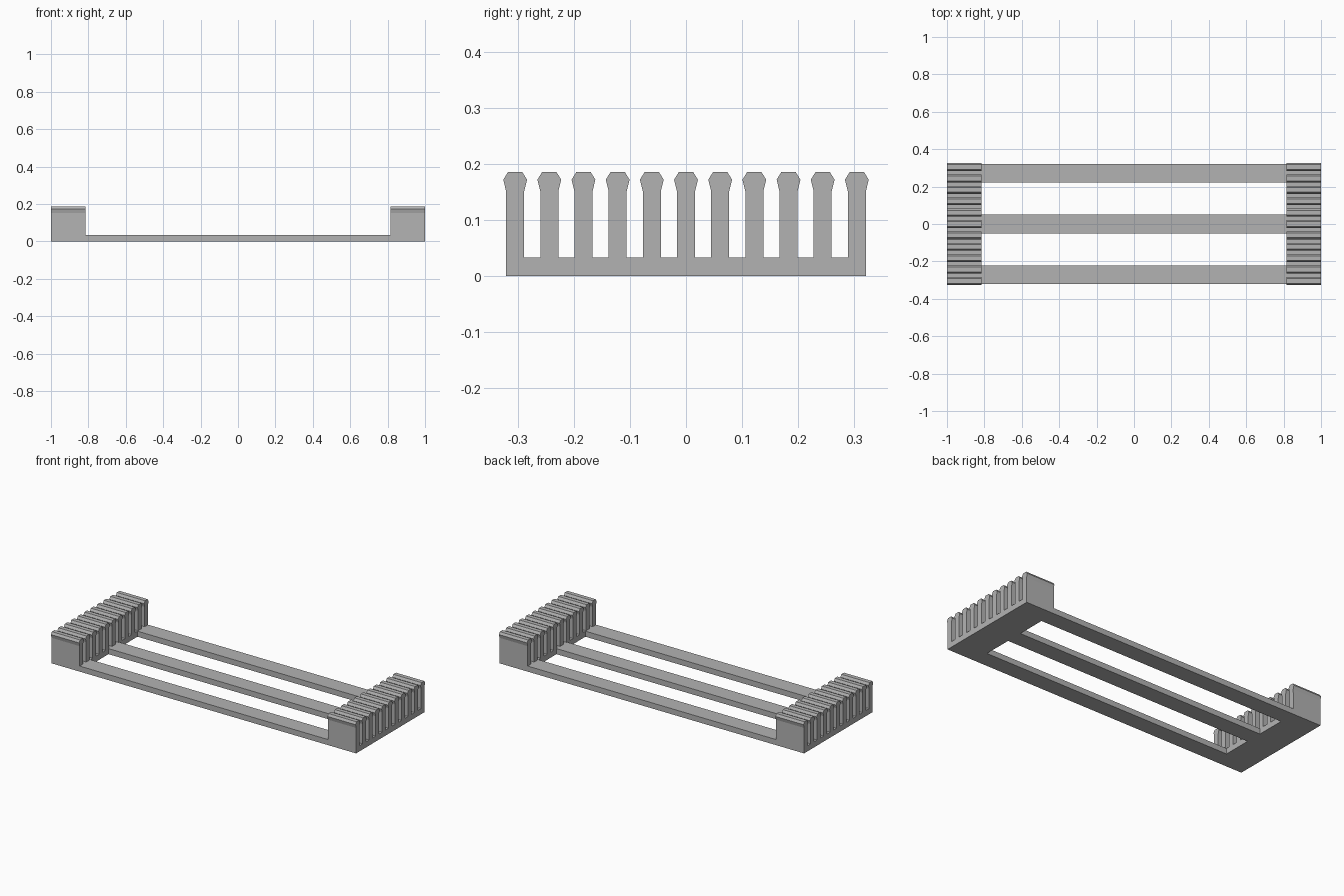
import bpy
import bmesh

if "Cube" in bpy.data.objects:
    bpy.data.objects.remove(bpy.data.objects["Cube"])

BASE_H = 0.033      # height of the base and rails
HALF_Y = 0.321      # half depth of the base
X_IN, X_OUT = 0.815, 1.0
TEETH, PITCH = 11, 0.0609

grey = bpy.data.materials.new("plain grey")
grey.diffuse_color = (0.45, 0.45, 0.45, 1)
grey.use_nodes = True
grey.node_tree.nodes["Principled BSDF"].inputs["Base Color"].default_value = grey.diffuse_color


def extrude_profile(name, points, x0, x1, caps=True):
    """Sweep a closed (y, z) outline from x0 to x1."""
    bm = bmesh.new()
    a = [bm.verts.new((x0, y, z)) for y, z in points]
    b = [bm.verts.new((x1, y, z)) for y, z in points]
    n = len(points)
    for i in range(n):
        j = (i + 1) % n
        bm.faces.new((a[i], a[j], b[j], b[i]))
    if caps:
        bm.faces.new(a)
        bm.faces.new(b)
    bmesh.ops.recalc_face_normals(bm, faces=bm.faces)
    mesh = bpy.data.meshes.new(name)
    bm.to_mesh(mesh)
    bm.free()
    mesh.materials.append(grey)
    obj = bpy.data.objects.new(name, mesh)
    bpy.context.collection.objects.link(obj)
    return obj


# Half outline of one tooth: straight shaft, flared head, chamfered tip
half_tooth = [(0.016, BASE_H), (0.016, 0.151), (0.0212, 0.172), (0.0125, 0.186)]
tooth = [(-w, z) for w, z in half_tooth] + [(w, z) for w, z in reversed(half_tooth)]

# Comb outline: base strip with a row of teeth
comb = [(HALF_Y, 0), (-HALF_Y, 0)]
for i in range(TEETH):
    centre = (i - (TEETH - 1) / 2) * PITCH
    for w, z in tooth:
        # outer shafts run straight down into the base sides
        if not (abs(centre + w) > HALF_Y - 0.002 and z == BASE_H):
            comb.append((centre + w, z))

extrude_profile("left_comb", comb, -X_OUT, -X_IN)
extrude_profile("right_comb", comb, X_IN, X_OUT)

# Three flat rails joining the combs
for name, y0, y1 in (("front_rail", -HALF_Y, -0.221),
                     ("middle_rail", -0.05, 0.05),
                     ("back_rail", 0.221, HALF_Y)):
    extrude_profile(name, [(y0, 0), (y1, 0), (y1, BASE_H), (y0, BASE_H)],
                    -X_IN, X_IN, caps=False)
